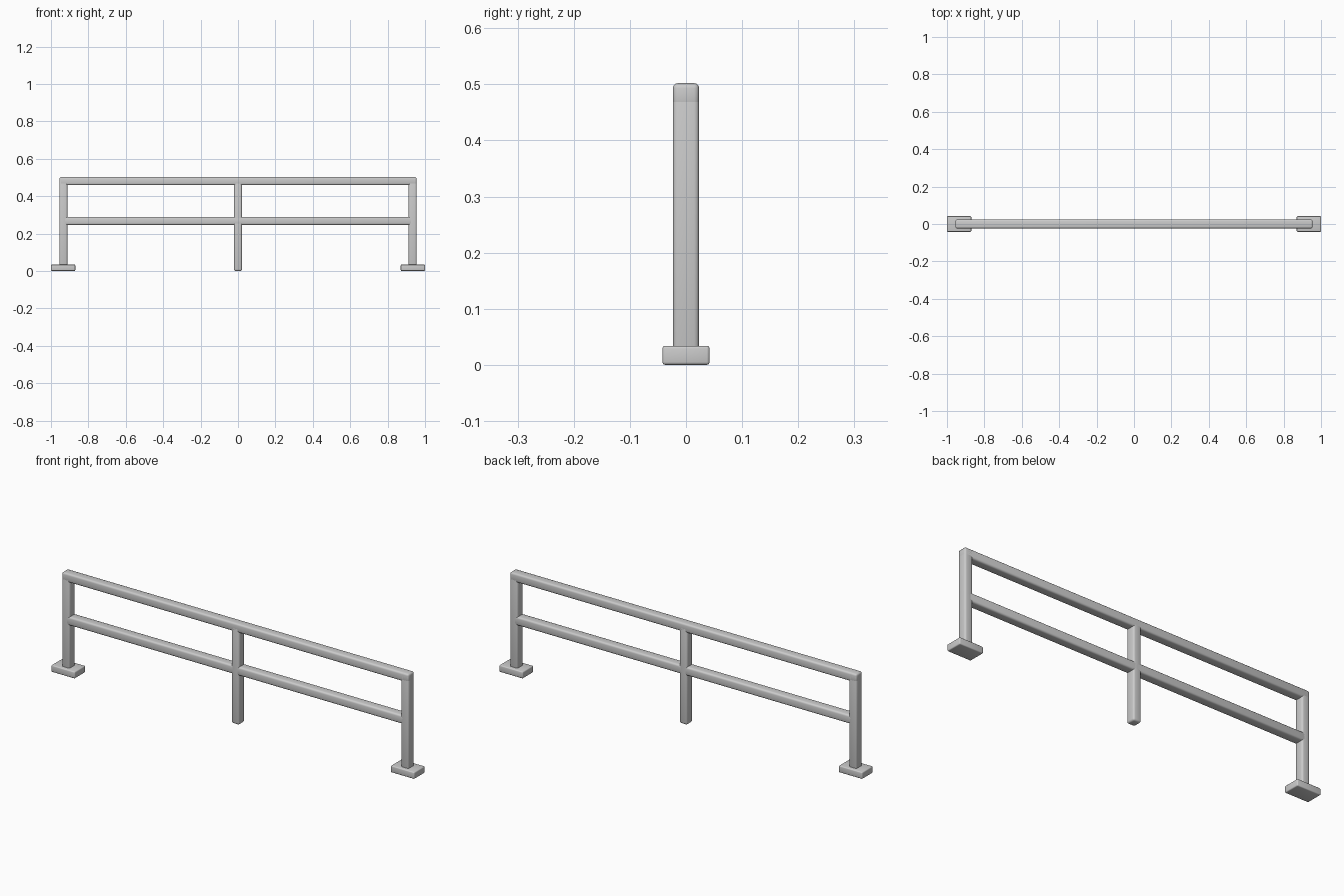
import bpy

if "Cube" in bpy.data.objects:
    bpy.data.objects.remove(bpy.data.objects["Cube"])


def rounded_bar(name, x, y, z, bevel=0.009):
    """Box from (min, max) ranges with softly rounded edges."""
    size = [r[1] - r[0] for r in (x, y, z)]
    centre = [(r[0] + r[1]) / 2 for r in (x, y, z)]
    bpy.ops.mesh.primitive_cube_add(size=1, location=centre)
    ob = bpy.context.object
    ob.name = name
    ob.scale = size
    bpy.ops.object.transform_apply(location=False, rotation=False, scale=True)
    mod = ob.modifiers.new("rounding", 'BEVEL')
    mod.width = bevel
    mod.segments = 3
    bpy.ops.object.modifier_apply(modifier=mod.name)
    bpy.ops.object.shade_smooth_by_angle(angle=0.6)
    return ob


D = (-0.0235, 0.0235)   # depth shared by rails and posts
END = 0.955             # outer face of the end posts
W = 0.043               # post and rail thickness

# Horizontal rails
rounded_bar("top_rail", (-END, END), D, (0.459, 0.502))
rounded_bar("middle_rail", (-END + W / 2, END - W / 2), D, (0.246, 0.289))

# Centre post, reaching the ground without a foot
rounded_bar("centre_post", (-W / 2, W / 2), D, (0.0, 0.485))

# End posts on flat feet
for side, s in (("left", -1), ("right", 1)):
    px = sorted((s * END, s * (END - W)))
    fx = sorted((s * 1.0, s * 0.87))
    rounded_bar(side + "_post", px, D, (0.015, 0.502))
    rounded_bar(side + "_foot", fx, (-0.042, 0.042), (0.0, 0.034), 0.005)
